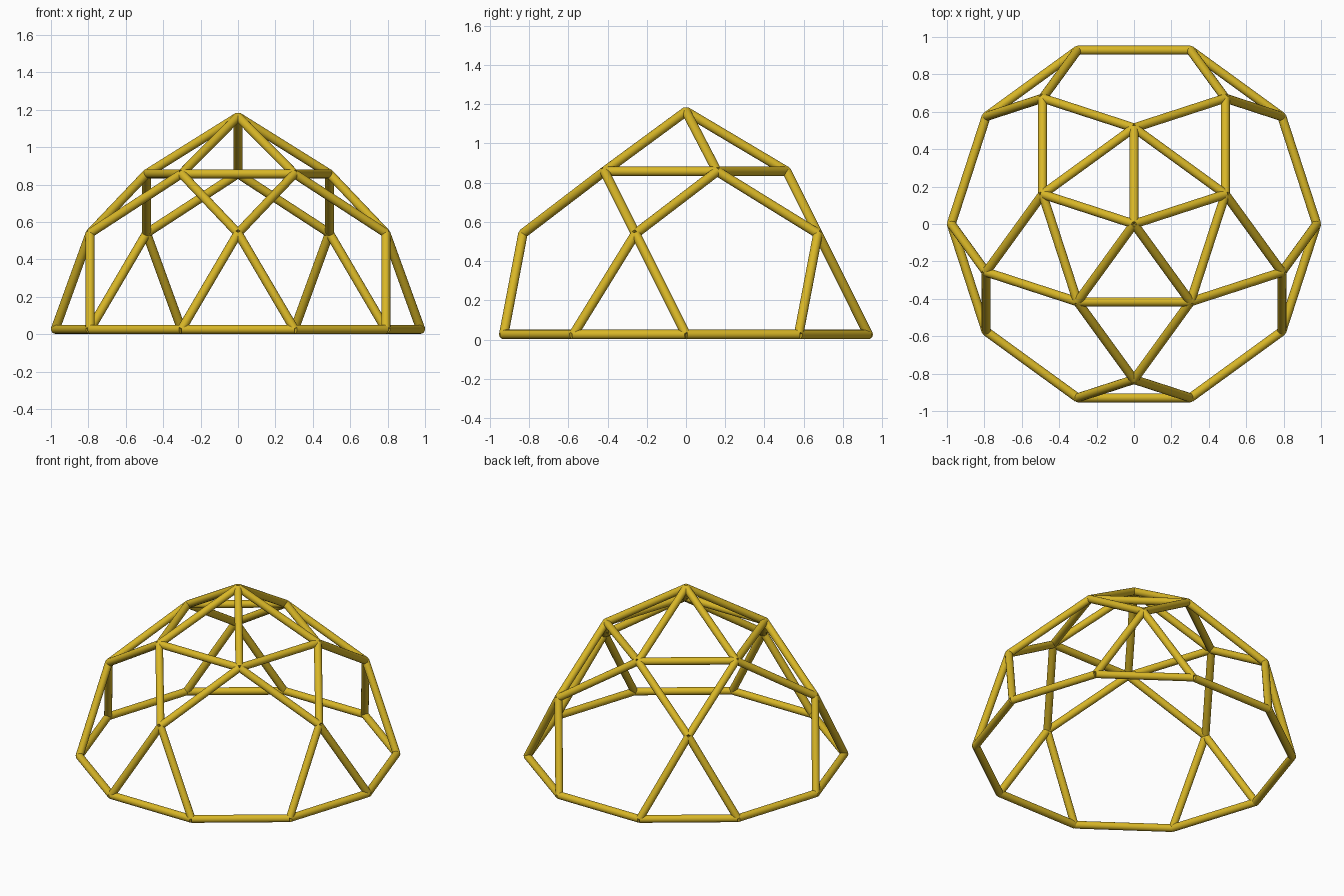
import bpy
from math import sin, cos, radians
from mathutils import Vector

if "Cube" in bpy.data.objects:
    bpy.data.objects.remove(bpy.data.objects["Cube"])

R = 0.977          # dome radius to the strut centre lines
TUBE = 0.024       # strut radius
BASE_Z = 0.026

brass = bpy.data.materials.new("strut_yellow")
brass.diffuse_color = (0.69, 0.47, 0.02, 1)
brass.use_nodes = True
brass.node_tree.nodes["Principled BSDF"].inputs["Base Color"].default_value = brass.diffuse_color


def ring(count, start, radius, z):
    """Evenly spaced joints around the vertical axis."""
    step = 360 / count
    return [Vector((radius * cos(radians(start + i * step)),
                    radius * sin(radians(start + i * step)), z)) for i in range(count)]


def strut(name, a, b):
    """Round bar between two joints."""
    d = b - a
    bpy.ops.mesh.primitive_cylinder_add(vertices=16, radius=TUBE, depth=d.length,
                                        location=(a + b) / 2,
                                        rotation=d.to_track_quat('Z', 'Y').to_euler())
    ob = bpy.context.object
    ob.name = name
    ob.data.materials.append(brass)
    bpy.ops.object.shade_smooth_by_angle(angle=radians(40))


# Joints: ground decagon, two five-point rings and the peak
ground = ring(10, 54, R, BASE_Z)
lower = ring(5, 54, R * 0.851, BASE_Z + R * 0.526)
upper = ring(5, 90, R * 0.526, BASE_Z + R * 0.851)
ground = ring(10, 72, R, BASE_Z)
peak = Vector((0, 0, 1.163))

# Ground ring
for i in range(10):
    strut("ground_bar", ground[i], ground[(i + 1) % 10])

for i in range(5):
    # Legs spreading from each lower joint to the ground
    low = lower[i]
    for g in sorted(ground, key=lambda p: (p - low).length)[:2]:
        strut("leg_strut", g, low)
    # Diagonals up to the upper ring
    for u in sorted(upper, key=lambda p: (p - low).length)[:2]:
        strut("diagonal_strut", low, u)
    # Upper ring and roof
    strut("upper_ring_bar", upper[i], upper[(i + 1) % 5])
    strut("roof_strut", upper[i], peak)
